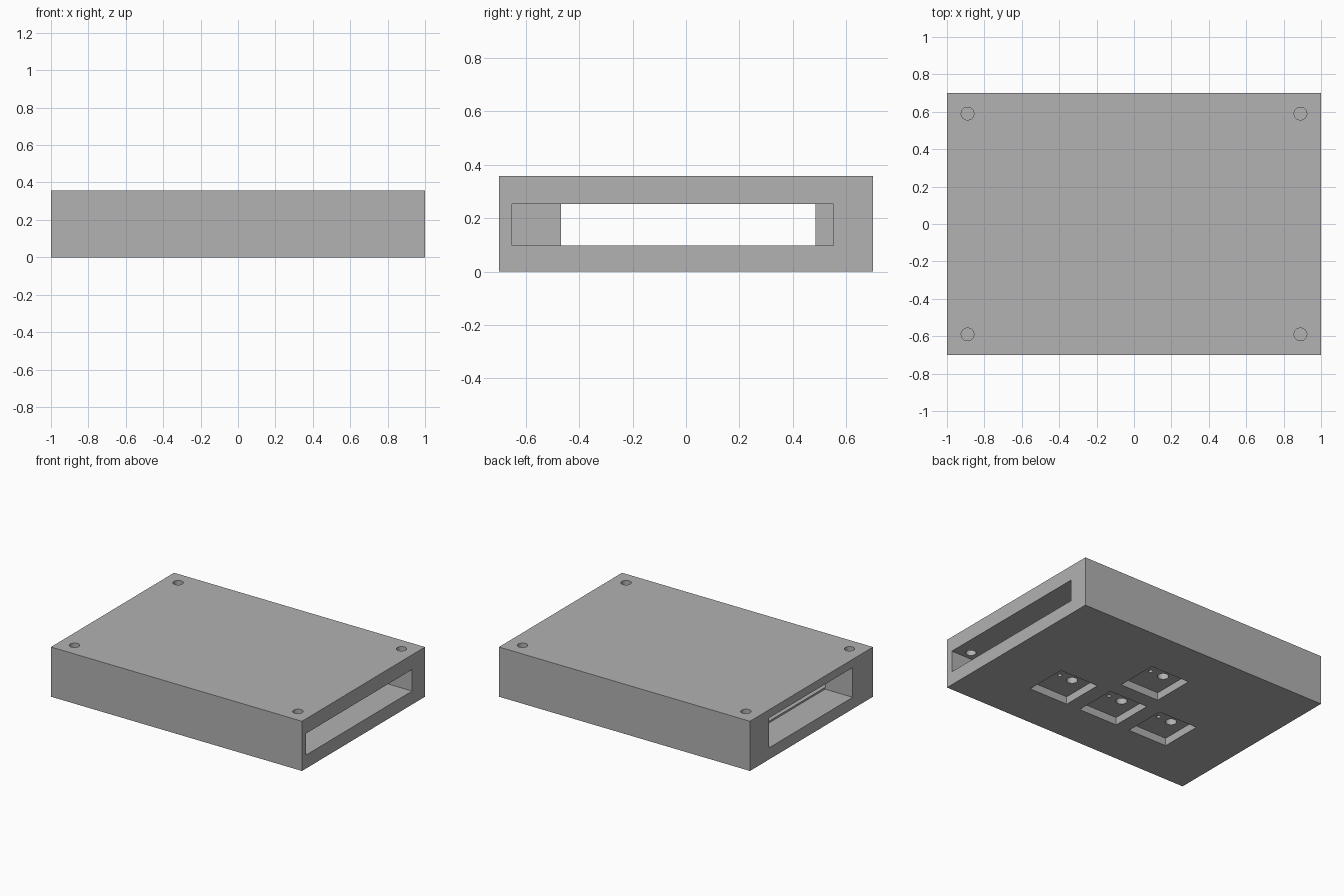
import bpy
import math

cube = bpy.data.objects.get("Cube")
if cube:
    bpy.data.objects.remove(cube, do_unlink=True)

grey = bpy.data.materials.new("plain grey")
grey.use_nodes = True
colour = (0.445, 0.445, 0.445, 1)
grey.diffuse_color = colour
grey.node_tree.nodes["Principled BSDF"].inputs["Base Color"].default_value = colour


def box(name, low, high):
    """Axis-aligned box between two opposite corners."""
    centre = [(a + b) / 2 for a, b in zip(low, high)]
    bpy.ops.mesh.primitive_cube_add(size=1, location=centre)
    ob = bpy.context.object
    ob.name = name
    ob.scale = [b - a for a, b in zip(low, high)]
    bpy.ops.object.transform_apply(location=True, rotation=False, scale=True)
    ob.data.materials.append(grey)
    return ob


def pin(name, x, y, radius, low, high):
    """Upright cylinder between two heights."""
    bpy.ops.mesh.primitive_cylinder_add(
        vertices=32, radius=radius, depth=high - low,
        location=(x, y, (low + high) / 2))
    ob = bpy.context.object
    ob.name = name
    ob.data.materials.append(grey)
    return ob


def cut(target, cutter):
    """Subtract the cutter and discard it."""
    cutter.hide_render = True
    mod = target.modifiers.new("cut", 'BOOLEAN')
    mod.operation = 'DIFFERENCE'
    mod.solver = 'EXACT'
    mod.object = cutter
    bpy.context.view_layer.objects.active = target
    bpy.ops.object.modifier_apply(modifier=mod.name)
    bpy.data.objects.remove(cutter, do_unlink=True)


# Solid outer case
case = box("case", (-1, -0.7, 0), (1, 0.7, 0.358))

# Wide slot open on one end, with a port recess at the other end
cut(case, box("slot_cutter", (-0.785, -0.652, 0.097), (1.1, 0.553, 0.252)))
cut(case, box("port_cutter", (-1.1, -0.469, 0.084), (-0.78, 0.485, 0.298)))

# Screw holes in the top corners
for x in (-0.89, 0.89):
    for y in (-0.59, 0.59):
        cut(case, pin("screw_cutter", x, y, 0.034, 0.2, 0.4))

# Key pockets underneath, each with one large and two small holes
half = 0.155
pocket_top = 0.055
for x, y in ((-0.42, -0.21), (0, -0.21), (0.42, -0.21), (0, 0.21)):
    cut(case, box("pocket_cutter", (x - half, y - half, -0.1),
                  (x + half, y + half, pocket_top)))
    for dx, dy, radius in ((-0.045, 0.03, 0.037), (0.06, 0.03, 0.014),
                           (0.04, 0.09, 0.014)):
        cut(case, pin("key_hole_cutter", x + dx, y + dy, radius, 0.03, 0.15))

# Smooth the round holes, keep the box edges sharp
bpy.ops.object.select_all(action='DESELECT')
case.select_set(True)
bpy.context.view_layer.objects.active = case
bpy.ops.object.shade_smooth_by_angle(angle=math.radians(30))
